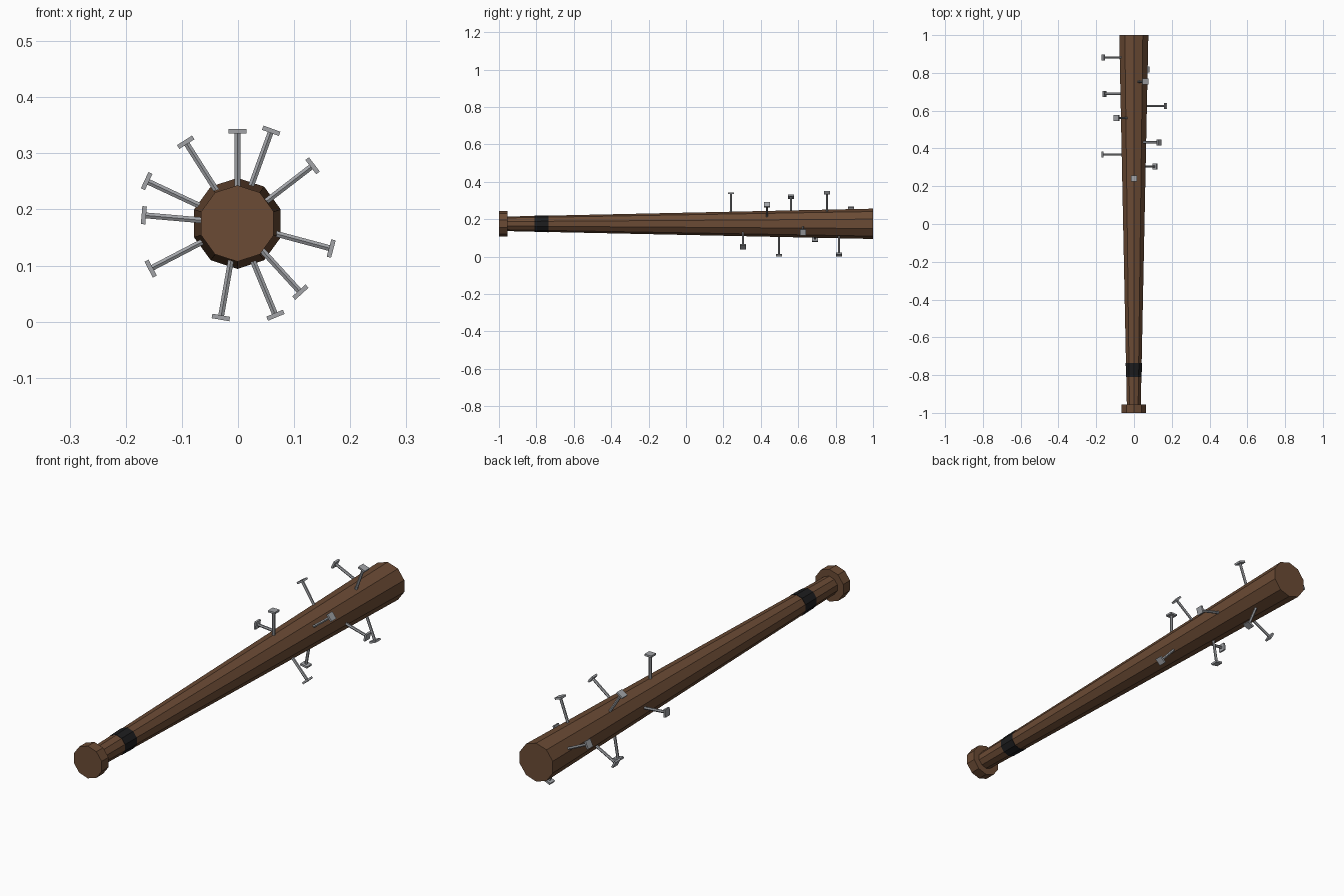
import bpy, bmesh, math
from mathutils import Matrix, Vector

cube = bpy.data.objects.get("Cube")
if cube:
    bpy.data.objects.remove(cube, do_unlink=True)

AXIS_X, AXIS_Z = -0.001, 0.175
SIDES = 10


def material(name, rgb, rough):
    mat = bpy.data.materials.new(name)
    mat.use_nodes = True
    mat.diffuse_color = (*rgb, 1)
    bsdf = mat.node_tree.nodes["Principled BSDF"]
    bsdf.inputs["Base Color"].default_value = (*rgb, 1)
    bsdf.inputs["Roughness"].default_value = rough
    return mat


wood = material("brown wood", (0.147, 0.07, 0.035), 0.8)
tape = material("black tape", (0.012, 0.012, 0.013), 0.9)
steel = material("grey steel", (0.36, 0.37, 0.39), 0.5)


def finish(name, bm, mat):
    bmesh.ops.recalc_face_normals(bm, faces=bm.faces)
    mesh = bpy.data.meshes.new(name)
    bm.to_mesh(mesh)
    bm.free()
    mesh.materials.append(mat)
    obj = bpy.data.objects.new(name, mesh)
    bpy.context.collection.objects.link(obj)
    return obj


def lathe(name, profile, mat):
    """Faceted solid along y from (y, radius) pairs, one corner on top."""
    bm = bmesh.new()
    rings = []
    for y, r in profile:
        angles = [math.pi / 2 + math.tau * i / SIDES for i in range(SIDES)]
        rings.append([bm.verts.new((AXIS_X + r * math.cos(a), y, AXIS_Z + r * math.sin(a)))
                      for a in angles])
    for a, b in zip(rings, rings[1:]):
        for i in range(SIDES):
            j = (i + 1) % SIDES
            bm.faces.new((a[i], a[j], b[j], b[i]))
    bm.faces.new(rings[0])
    bm.faces.new(rings[-1])
    return finish(name, bm, mat)


def bat_radius(y):
    return 0.039 + (y + 0.955) * 0.0215


# Tapered shaft, end knob and grip tape
lathe("bat_shaft", [(y, bat_radius(y)) for y in (-0.96, 1.0)], wood)
lathe("end_knob", [(-1.0, 0.068), (-0.955, 0.068)], wood)
lathe("grip_tape", [(y, bat_radius(y) + 0.0015) for y in (-0.81, -0.735)], tape)


def nail(name, y, angle):
    """Nail with a square head, driven radially into the shaft."""
    bm = bmesh.new()
    r = bat_radius(y)
    reach = r + 0.1
    start = r - 0.02
    bmesh.ops.create_cone(bm, cap_ends=True, segments=6, radius1=0.006, radius2=0.006,
                          depth=reach - start,
                          matrix=Matrix.Translation((0, 0, (reach + start) / 2)))
    bmesh.ops.create_cube(bm, size=1, matrix=Matrix.Translation((0, 0, reach))
                          @ Matrix.Diagonal((0.032, 0.032, 0.008, 1)))
    turn = Matrix.Rotation(math.pi / 2 - angle, 4, "Y")
    bm.transform(Matrix.Translation(Vector((AXIS_X, y, AXIS_Z))) @ turn)
    return finish(name, bm, steel)


# Nails spiral around the barrel by the golden angle
for k in range(11):
    nail(f"nail_{k + 1}", 0.24 + 0.0642 * k, math.radians(90 - 137.5 * k))
